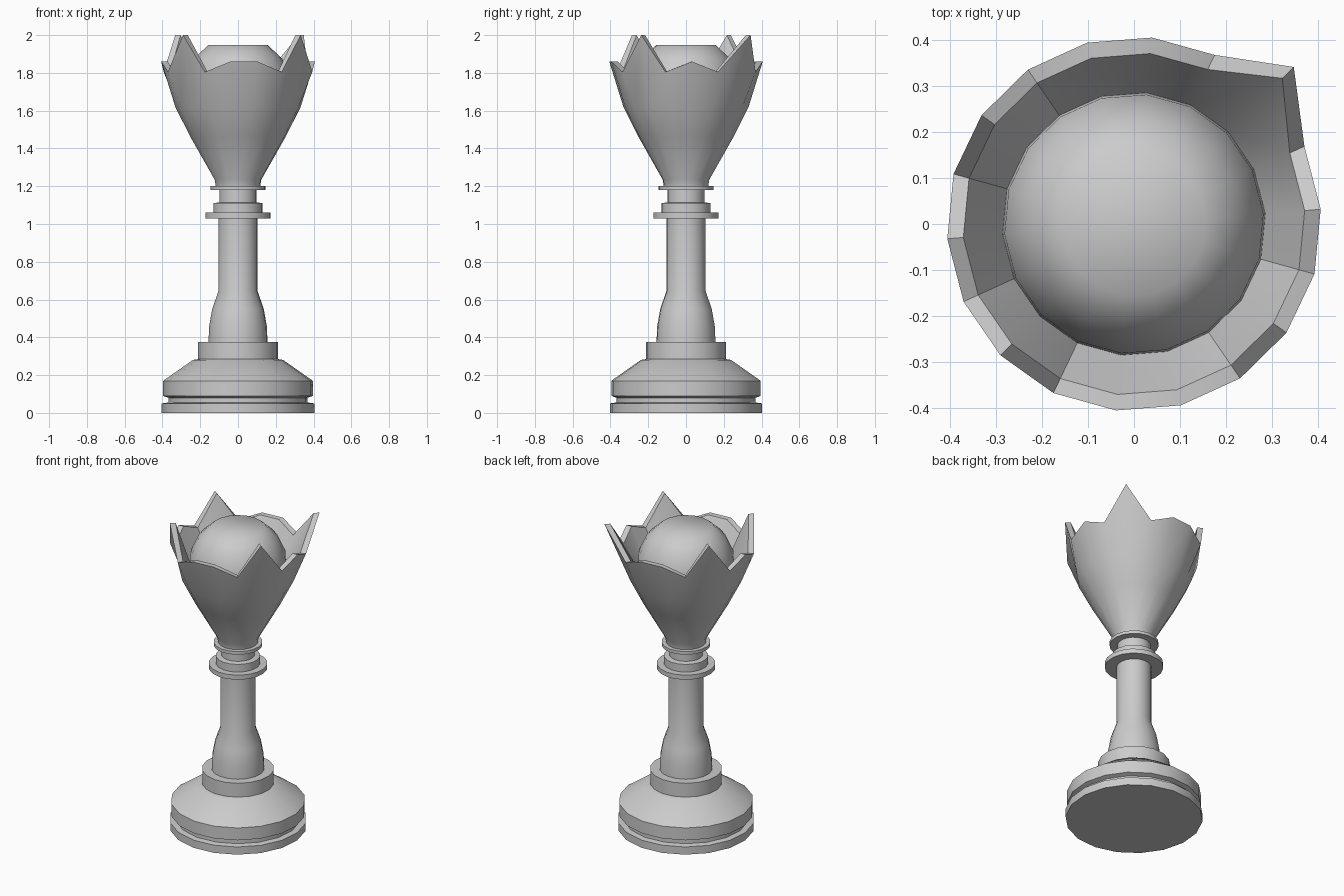
import bpy, bmesh, math

if "Cube" in bpy.data.objects:
    bpy.data.objects.remove(bpy.data.objects["Cube"])

SIDES = 18
OFFSET = math.radians(4.5)


def ring(bm, r, z):
    """One horizontal ring; r and z may be numbers or functions of the index."""
    out = []
    for k in range(SIDES):
        a = OFFSET + k * math.tau / SIDES
        rk = r(k) if callable(r) else r
        zk = z(k) if callable(z) else z
        out.append(bm.verts.new((rk * math.cos(a), rk * math.sin(a), zk)))
    return out


def lathe(name, profile, cap_start=False, cap_end=False, angle=35):
    bm = bmesh.new()
    rings = [ring(bm, r, z) for r, z in profile]
    for a, b in zip(rings, rings[1:]):
        for k in range(SIDES):
            j = (k + 1) % SIDES
            bm.faces.new((a[k], a[j], b[j], b[k]))
    if cap_start:
        bm.faces.new(rings[0][::-1])
    if cap_end:
        bm.faces.new(rings[-1])
    me = bpy.data.meshes.new(name)
    bm.to_mesh(me)
    bm.free()
    ob = bpy.data.objects.new(name, me)
    bpy.context.collection.objects.link(ob)
    bpy.ops.object.select_all(action='DESELECT')
    ob.select_set(True)
    bpy.context.view_layer.objects.active = ob
    bpy.ops.object.shade_smooth_by_angle(angle=math.radians(angle))
    return ob


# Grooved foot with sloping shoulder and step
lathe("base", [(.405, 0), (.405, .05), (.37, .055), (.37, .08), (.397, .09),
               (.397, .17), (.24, .28), (.213, .285), (.213, .375), (.157, .375)],
      cap_start=True)

# Flared column
lathe("stem", [(.157, .375), (.153, .46), (.137, .55), (.104, .645), (.104, 1.03)])

# Stacked collars below the cup
lathe("collar", [(.104, 1.03), (.173, 1.03), (.173, 1.06), (.131, 1.06), (.131, 1.11),
                 (.099, 1.115), (.099, 1.18), (.145, 1.18), (.145, 1.20), (.118, 1.20)])

# Crown rim: four tall spikes, valleys beside them, low points between
SPIKES = (2, 7, 11, 16)
VALLEYS = {s + d for s in SPIKES for d in (-1, 1)}


def rim_z(k):
    return 2.0 if k in SPIKES else 1.805 if k in VALLEYS else 1.86


def rim_r(k):
    return .488 if k == 2 else .408     # one spike leans outward


lathe("crown_cup", [(.118, 1.20), (.124, 1.235), (.255, 1.465), (.333, 1.62),
                    (rim_r, rim_z), (lambda k: rim_r(k) - .035, rim_z), (.287, 1.68)],
      angle=40)

# Dome inside the crown
lathe("dome", [(.287, 1.68), (.283, 1.77), (.235, 1.875), (.157, 1.948)],
      cap_end=True, angle=60)
